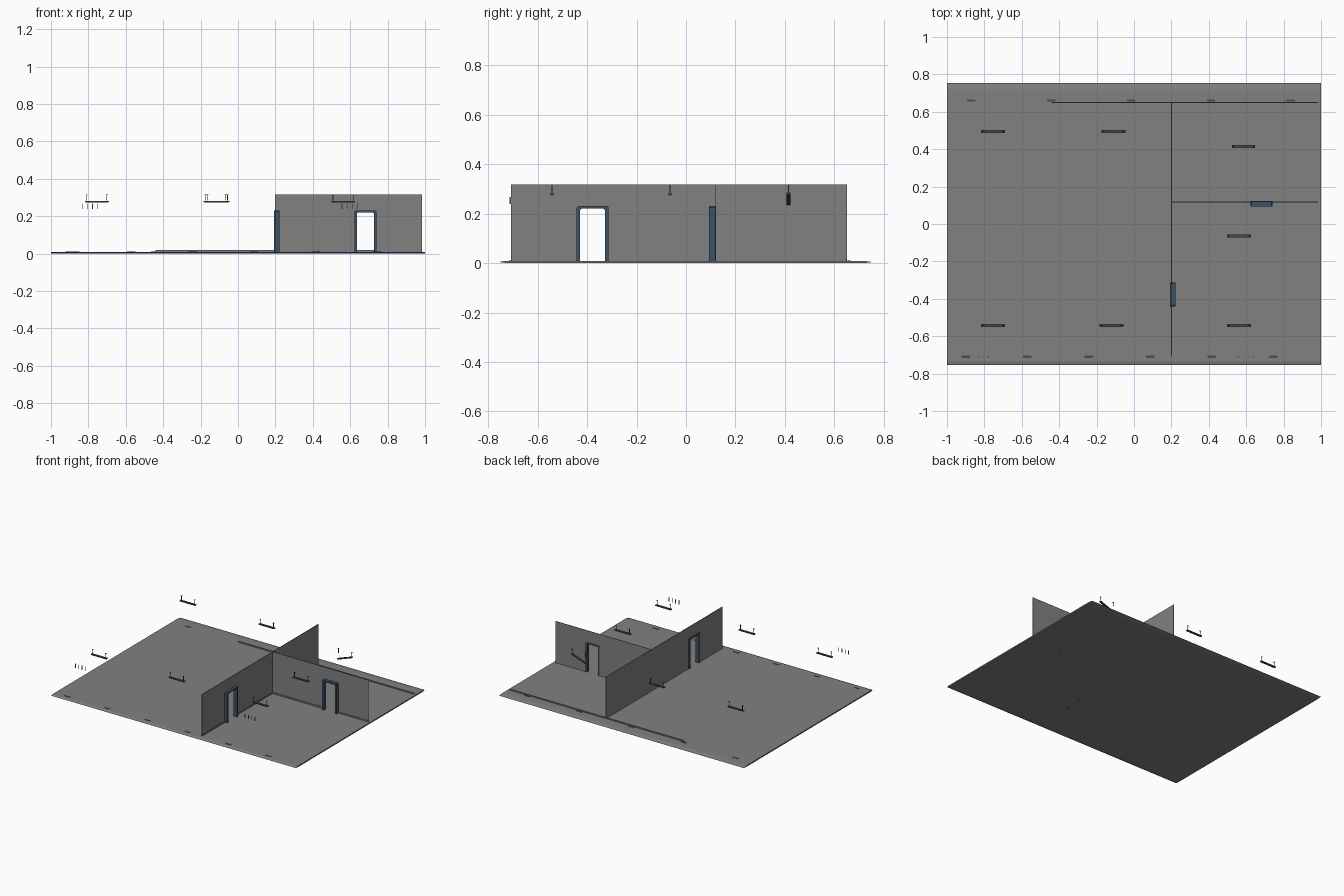
import bpy, bmesh, math
from mathutils import Matrix, Vector

if "Cube" in bpy.data.objects:
    bpy.data.objects.remove(bpy.data.objects["Cube"])


def material(name, rgb):
    m = bpy.data.materials.new(name)
    m.diffuse_color = (*rgb, 1)
    m.use_nodes = True
    m.node_tree.nodes["Principled BSDF"].inputs["Base Color"].default_value = m.diffuse_color
    return m


GREY = material("concrete grey", (0.22, 0.22, 0.22))
BLUE = material("slate blue", (0.045, 0.085, 0.13))
DARK = material("charcoal", (0.07, 0.07, 0.07))


def finish(name, bm, mat):
    bmesh.ops.recalc_face_normals(bm, faces=bm.faces)
    me = bpy.data.meshes.new(name)
    bm.to_mesh(me)
    bm.free()
    me.materials.append(mat)
    ob = bpy.data.objects.new(name, me)
    bpy.context.collection.objects.link(ob)
    return ob


def add_box(bm, lo, hi, tilt=0):
    c = [(a + b) / 2 for a, b in zip(lo, hi)]
    s = [b - a for a, b in zip(lo, hi)]
    mat = Matrix.Translation(c) @ Matrix.Rotation(tilt, 4, 'Y') @ Matrix.Diagonal((*s, 1))
    bmesh.ops.create_cube(bm, size=1, matrix=mat)


def boxes(name, pairs, mat):
    bm = bmesh.new()
    for lo, hi in pairs:
        add_box(bm, lo, hi)
    return finish(name, bm, mat)


def prism(name, pts, start, depth, mat):
    """Extrude a closed profile of 3D points along depth."""
    bm = bmesh.new()
    f = bm.faces.new([bm.verts.new(Vector(p) + Vector(start)) for p in pts])
    out = bmesh.ops.extrude_face_region(bm, geom=[f])
    bmesh.ops.translate(bm, vec=depth, verts=[v for v in out["geom"] if isinstance(v, bmesh.types.BMVert)])
    return finish(name, bm, mat)


# Floor slab with edges tapering at front and back
floor = [(0, -.755, .004), (0, -.725, 0), (0, .72, 0), (0, .755, .004), (0, .72, .009), (0, -.735, .009)]
prism("floor", floor, (-1, 0, 0), (2, 0, 0), GREY)

TOP, DOOR = .317, .22


def wall_profile(a, b, d0, d1):
    return [(a, 0), (d0, 0), (d0, DOOR), (d1, DOOR), (d1, 0), (b, 0), (b, TOP), (a, TOP)]


def frame_profile(d0, d1, w=.014):
    i, t, c = w, DOOR + .011, .006
    return [(d0, 0), (d0 + i, 0), (d0 + i, DOOR - c), (d0 + i + c, DOOR),
            (d1 - i - c, DOOR), (d1 - i, DOOR - c), (d1 - i, 0), (d1, 0),
            (d1, t - c), (d1 - c, t), (d0 + c, t), (d0, t - c)]


# Partition walls with door openings, and their door frames
prism("long_wall", [(0, u, z) for u, z in wall_profile(-.708, .652, -.43, -.325)],
      (.198, 0, 0), (.003, 0, 0), GREY)
prism("cross_wall", [(u, 0, z) for u, z in wall_profile(.2, .985, .635, .73)],
      (0, .117, 0), (0, .003, 0), GREY)
prism("long_wall_door_frame", [(0, u, z) for u, z in frame_profile(-.442, -.313)],
      (.193, 0, 0), (.028, 0, 0), BLUE)
prism("cross_wall_door_frame", [(u, 0, z) for u, z in frame_profile(.622, .74)],
      (0, .094, 0), (0, .028, 0), BLUE)

# Low skirtings
boxes("skirting", [
    ((-.44, .648, 0), (.985, .652, .018)),
    ((.2, -.7, 0), (.204, -.442, .018)),
    ((.2, -.313, 0), (.204, .117, .018)),
    ((.2, .12, 0), (.204, .65, .018)),
    ((.2, .113, 0), (.622, .117, .018)),
    ((.74, .113, 0), (.985, .117, .018)),
], GREY)

# Small plates in the floor along front and back
plates = [(-.87 + .427 * i, .66) for i in range(5)] + [(-.9 + .329 * i, -.71) for i in range(6)]
boxes("floor_plate", [((x - .022, y - .006, .004), (x + .022, y + .006, .0105)) for x, y in plates], BLUE)

# Hanging strip lamps; one has dropped at one end
LAMPS = [(-.755, .495), (-.11, .495), (.585, .415), (.562, -.065), (-.755, -.542), (-.12, -.542), (.562, -.542)]
for k, (x, y) in enumerate(LAMPS):
    fallen = k == 2
    bm = bmesh.new()
    z = .26 if fallen else .279
    tilt = -math.atan2(.045, .125) if fallen else 0
    add_box(bm, (x - .064, y - .008, z - .003), (x + .064, y + .008, z + .003), tilt)
    add_box(bm, (x - .06, y - .004, z - .006), (x + .06, y + .004, z - .003), tilt)
    for s in (-1, 1):
        add_box(bm, (x + s * .054 - .0015, y - .0015, .283), (x + s * .054 + .0015, y + .0015, .315))
        add_box(bm, (x + s * .054 - .005, y - .003, .314), (x + s * .054 + .005, y + .003, .317))
    finish("strip_lamp", bm, DARK)

# Groups of four thin vent slats high on the front side
boxes("vent_slat", [((x + .027 * i - .0015, -.714, .238), (x + .027 * i + .0015, -.708, .268))
                    for x in (-.832, .556) for i in range(4)], GREY)
